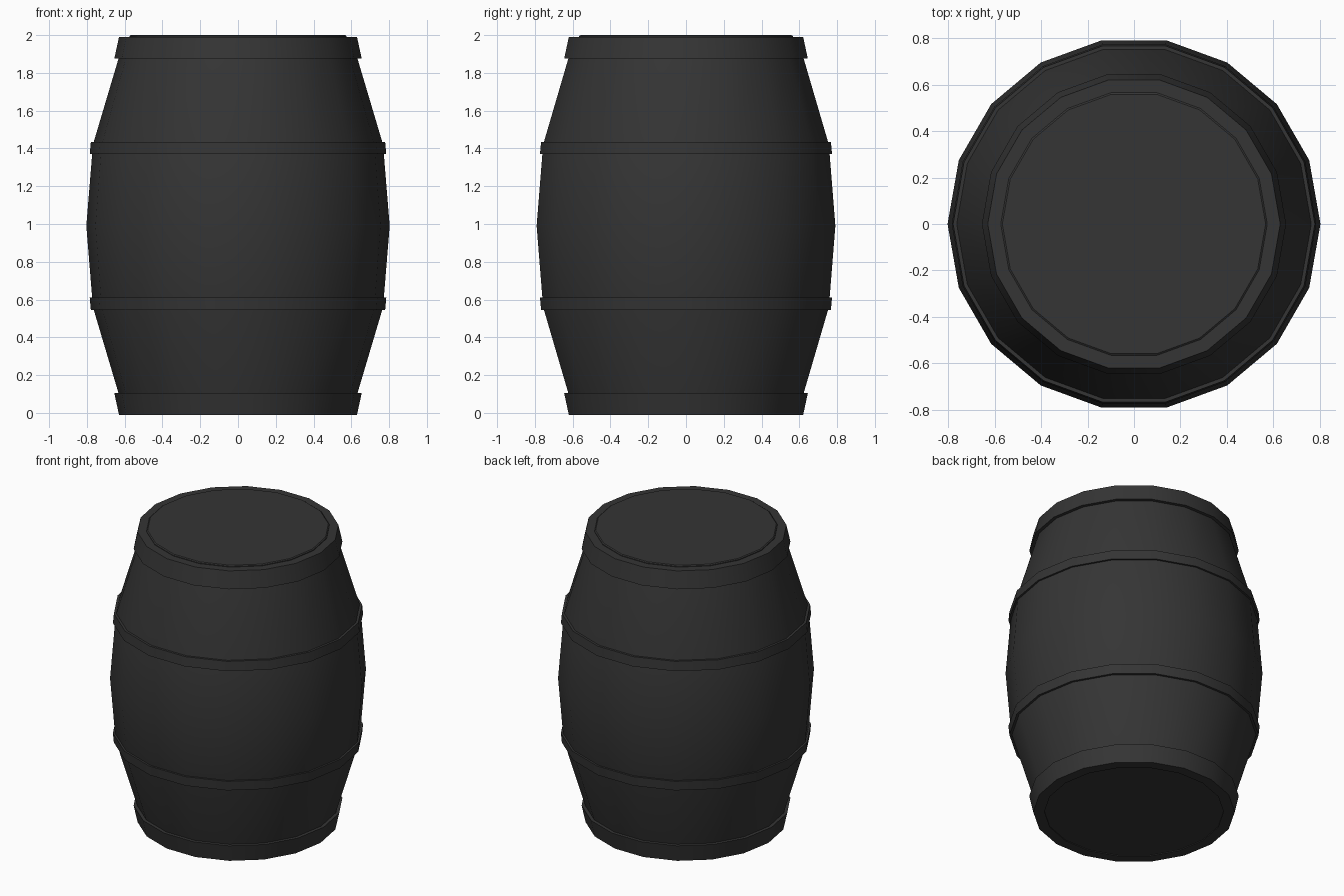
import bpy, bmesh, math

if "Cube" in bpy.data.objects:
    bpy.data.objects.remove(bpy.data.objects["Cube"])

SIDES = 18
MID = 0.99  # mirror height of the barrel

dark = bpy.data.materials.new("dark_grey")
dark.diffuse_color = (0.035, 0.035, 0.035, 1)
dark.use_nodes = True
dark.node_tree.nodes["Principled BSDF"].inputs["Base Color"].default_value = dark.diffuse_color


def lathe(name, profile, closed=False):
    """Spin an (r, z) profile around z; open profiles get end caps."""
    bm = bmesh.new()
    rings = []
    for r, z in profile:
        rings.append([bm.verts.new((r * math.cos(i * math.tau / SIDES),
                                    r * math.sin(i * math.tau / SIDES), z))
                      for i in range(SIDES)])
    pairs = list(zip(rings, rings[1:]))
    if closed:
        pairs.append((rings[-1], rings[0]))
    else:
        bm.faces.new(rings[0])
        bm.faces.new(rings[-1])
    for a, b in pairs:
        for i in range(SIDES):
            j = (i + 1) % SIDES
            bm.faces.new((a[i], a[j], b[j], b[i]))
    bmesh.ops.recalc_face_normals(bm, faces=bm.faces)
    mesh = bpy.data.meshes.new(name)
    bm.to_mesh(mesh)
    bm.free()
    mesh.materials.append(dark)
    obj = bpy.data.objects.new(name, mesh)
    bpy.context.collection.objects.link(obj)
    bpy.ops.object.select_all(action='DESELECT')
    obj.select_set(True)
    bpy.context.view_layer.objects.active = obj
    bpy.ops.object.shade_smooth_by_angle(angle=math.radians(30))
    return obj


def flip(profile):
    return [(r, 2 * MID - z) for r, z in profile]


# bulging staves
upper = [(0.803, MID), (0.768, 1.42), (0.60, 1.985)]
lathe("barrel_body", flip(upper)[:0:-1] + upper)

# hoops, mirrored top and bottom
middle = [(0.75, 1.37), (0.785, 1.37), (0.779, 1.435), (0.75, 1.435)]
end = [(0.62, 1.875), (0.655, 1.875), (0.63, 1.99), (0.56, 1.99), (0.56, 1.96)]
for label, hoop in (("middle_hoop", middle), ("end_hoop", end)):
    lathe("upper_" + label, hoop, True)
    lathe("lower_" + label, flip(hoop), True)

# raised lid and flat base
lathe("lid", [(0.574, 1.98), (0.574, 1.995), (0.567, 2.0)])
lathe("base", [(0.58, 0.0), (0.58, 0.02)])
